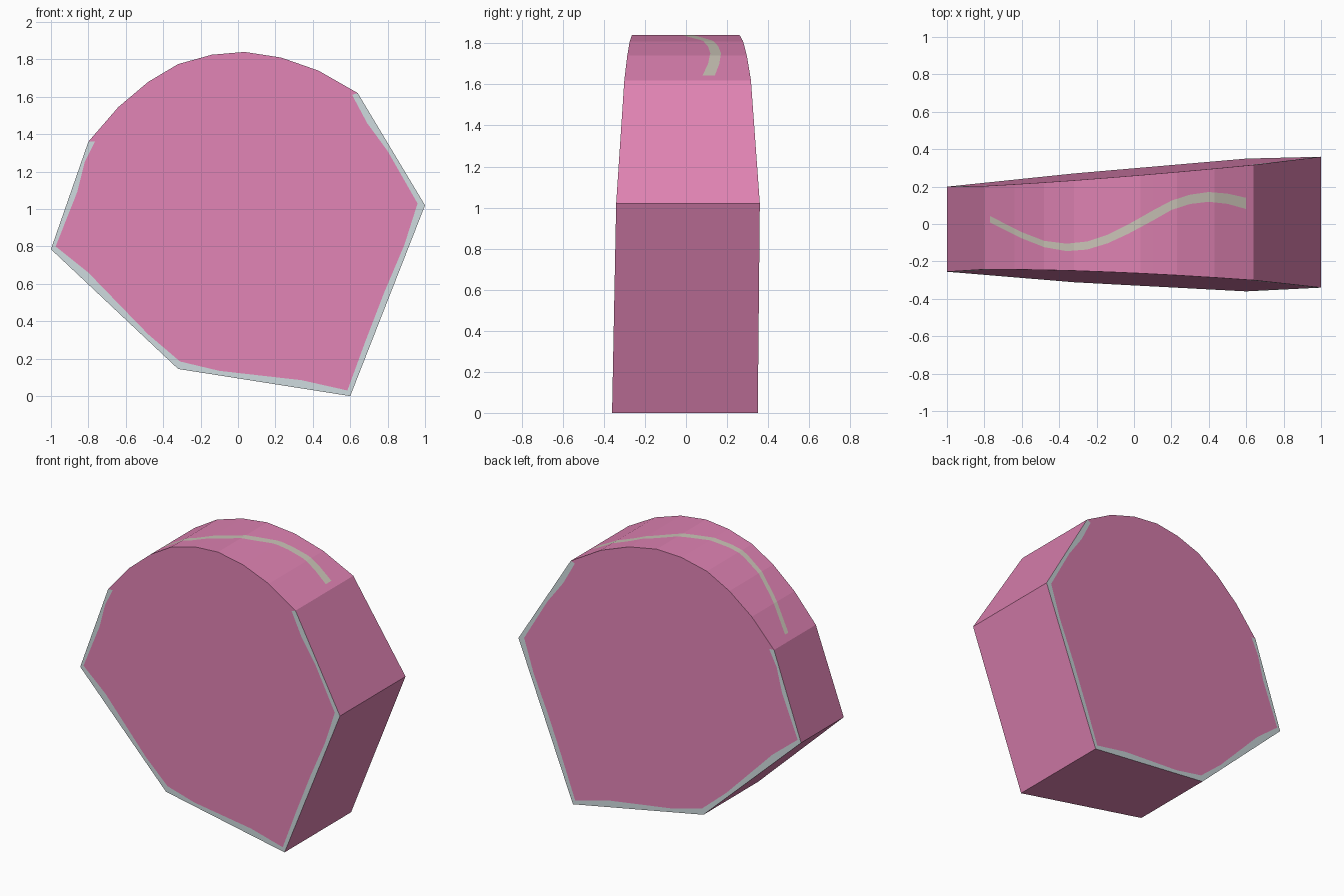
import bpy, bmesh

if "Cube" in bpy.data.objects:
    bpy.data.objects.remove(bpy.data.objects["Cube"])

# Profile (x, z): curved top from left to right, then straight lower edges
ARC = [(-0.80, 1.36), (-0.64, 1.545), (-0.48, 1.68), (-0.32, 1.775), (-0.14, 1.825),
       (0.035, 1.84), (0.23, 1.81), (0.43, 1.74), (0.64, 1.62)]
CORNERS = [(0.64, 1.62), (1.0, 1.02), (0.60, 0.0), (-0.32, 0.145), (-1.0, 0.785), (-0.80, 1.36)]
# Inner line of the grey rim, one list per straight edge
RIM = [[(0.61, 1.61), (0.69, 1.46), (0.80, 1.31), (0.96, 1.03)],
       [(0.96, 1.03), (0.89, 0.81), (0.78, 0.55), (0.68, 0.29), (0.585, 0.03)],
       [(0.585, 0.03), (0.34, 0.085), (-0.10, 0.135), (-0.31, 0.185)],
       [(-0.31, 0.185), (-0.48, 0.33), (-0.80, 0.66), (-0.975, 0.80)],
       [(-0.975, 0.80), (-0.86, 1.09), (-0.82, 1.25), (-0.765, 1.36)]]
# Wavy stripe on the curved top: x, centre y, width
WAVE = [(-0.77, 0.025, 0.035), (-0.60, -0.06, 0.033), (-0.48, -0.107, 0.034), (-0.36, -0.125, 0.04),
        (-0.25, -0.115, 0.043), (-0.14, -0.08, 0.046), (-0.03, -0.027, 0.05), (0.10, 0.045, 0.054),
        (0.20, 0.10, 0.05), (0.30, 0.132, 0.05), (0.40, 0.145, 0.052), (0.50, 0.135, 0.055),
        (0.60, 0.11, 0.06)]


def front(x, z):
    return -0.332 - 0.047 * x + 0.038 * z


def back(x, z):
    return 0.30 + 0.0827 * x - 0.0226 * z


def lerp(table, x, k):
    if x <= table[0][0]:
        return table[0][k]
    for a, b in zip(table, table[1:]):
        if x <= b[0]:
            return a[k] + (b[k] - a[k]) * (x - a[0]) / (b[0] - a[0])
    return table[-1][k]


def material(name, colour):
    m = bpy.data.materials.new(name)
    m.diffuse_color = (*colour, 1)
    m.use_nodes = True
    m.node_tree.nodes["Principled BSDF"].inputs["Base Color"].default_value = m.diffuse_color
    return m


bm = bmesh.new()
verts = {}


def vert(x, y, z):
    key = (round(x, 4), round(y, 4), round(z, 4))
    if key not in verts:
        verts[key] = bm.verts.new(key)
    return verts[key]


def face(points, mat=0):
    f = bm.faces.new([vert(*p) for p in points])
    f.material_index = mat


# Curved top, cut into columns so the stripe lies flush in the surface
xs = sorted({p[0] for p in ARC} | {p[0] for p in WAVE})
top = [(x, lerp(ARC, x, 1)) for x in xs]
rows = []
for x, z in top:
    c, w = lerp(WAVE, x, 1), lerp(WAVE, x, 2) / 2
    rows.append([(x, y, z) for y in (front(x, z), c - w, c + w, back(x, z))])
for a, b in zip(rows, rows[1:]):
    inside = a[0][0] >= WAVE[0][0] and b[0][0] <= WAVE[-1][0]
    for j in range(3):
        face([a[j], b[j], b[j + 1], a[j + 1]], 2 if j == 1 and inside else 0)

# Straight side walls
for a, b in zip(CORNERS, CORNERS[1:]):
    face([(a[0], front(*a), a[1]), (b[0], front(*b), b[1]),
          (b[0], back(*b), b[1]), (a[0], back(*a), a[1])])

# Front and back panels with the grey rim
inner = []
for seg in RIM:
    inner += [p for p in seg if p not in inner]
for depth in (front, back):
    face([(x, depth(x, z), z) for x, z in top + inner])
    for a, b, seg in zip(CORNERS, CORNERS[1:], RIM):
        face([(x, depth(x, z), z) for x, z in [a, b] + seg[::-1]], 1)

bmesh.ops.recalc_face_normals(bm, faces=bm.faces)
mesh = bpy.data.meshes.new("meat_slice")
bm.to_mesh(mesh)
bm.free()
mesh.materials.append(material("pink", (0.73, 0.223, 0.445)))
mesh.materials.append(material("pale grey rim", (0.597, 0.679, 0.701)))
mesh.materials.append(material("beige stripe", (0.59, 0.55, 0.47)))
bpy.context.collection.objects.link(bpy.data.objects.new("meat_slice", mesh))
